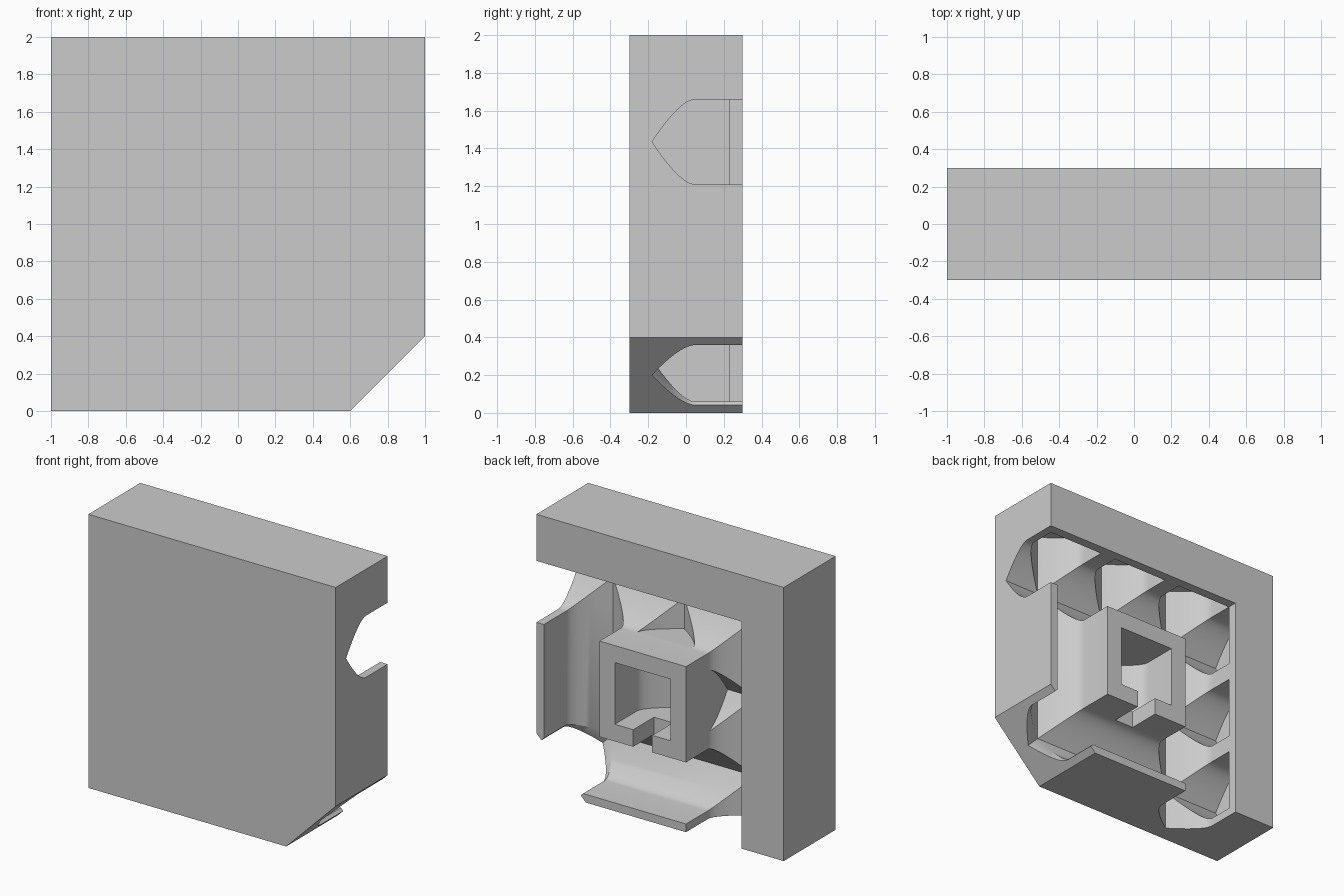
import bpy, bmesh
from mathutils import Vector

if "Cube" in bpy.data.objects:
    bpy.data.objects.remove(bpy.data.objects["Cube"])

HALF = 0.225            # half width of every groove
CELL = 0.575            # grid pitch
XL, XM, XR = -0.435, 0.14, 0.715
ZT, ZM, ZB = 1.435, 0.86, 0.285
OPEN, LOW = 0.4, 0.23   # groove tops: open to the back, or tucked under the rim
REACH = 0.45            # niche end, measured from cell centre


def prism(name, ring_a, ring_b):
    bm = bmesh.new()
    a = [bm.verts.new(p) for p in ring_a]
    b = [bm.verts.new(p) for p in ring_b]
    bm.faces.new(a)
    bm.faces.new(b[::-1])
    n = len(a)
    for i in range(n):
        j = (i + 1) % n
        bm.faces.new((a[j], a[i], b[i], b[j]))
    bmesh.ops.recalc_face_normals(bm, faces=bm.faces)
    me = bpy.data.meshes.new(name)
    bm.to_mesh(me)
    bm.free()
    ob = bpy.data.objects.new(name, me)
    bpy.context.collection.objects.link(ob)
    return ob


def pointed_profile(top):
    # pointed keel, curving up into straight sides
    p0, p1, p2 = Vector((0, -0.18)), Vector((HALF, -0.03)), Vector((HALF, 0.05))
    side = []
    for i in range(13):
        t = i / 12
        side.append(p0 * (1 - t) ** 2 + p1 * 2 * t * (1 - t) + p2 * t * t)
    side.append(Vector((HALF, top)))
    return [(p.x, p.y) for p in side] + [(-p.x, p.y) for p in side[:0:-1]]


def groove(start, end, top=OPEN):
    s, e = Vector(start), Vector(end)
    d = (e - s).normalized()
    n = Vector((-d.y, d.x))

    def ring(c):
        return [(c.x + n.x * u, y, c.y + n.y * u) for u, y in pointed_profile(top)]
    return prism("groove_cutter", ring(s), ring(e))


# Solid block with one cut corner
outline = [(-1, 0), (0.6, 0), (1, 0.4), (1, 2), (-1, 2)]
block = prism("carved_block", [(x, -0.3, z) for x, z in outline],
              [(x, 0.3, z) for x, z in outline])

h = HALF
cutters = [
    # Open channels
    groove((XL - h, ZT), (1.1, ZT)),
    groove((XL, -0.1), (XL, ZT + h)),
    groove((XR, ZB), (XR, ZT)),
    groove((XL, ZB), (XR, ZB)),
    # Diagonal outlet through the cut corner
    groove((XR, ZB), (XR + 0.3, ZB - 0.3)),
    # Pocket in the central boss
    groove((XM, ZM - h), (XM, ZM + h)),
]
# Cross vaults running into niches under the rim
for x in (XL, XM, XR):
    cutters.append(groove((x, ZT - h), (x, ZT + REACH), LOW))
for z in (ZT, ZM, ZB):
    cutters.append(groove((XL + h, z), (XL - REACH, z), LOW))
# Slot in the lower wall of the boss
slot = [(XM - 0.077, 0.48), (XM + 0.077, 0.48), (XM + 0.077, 0.68), (XM - 0.077, 0.68)]
cutters.append(prism("slot_cutter", [(x, 0.06, z) for x, z in slot],
                     [(x, 0.4, z) for x, z in slot]))

bpy.context.view_layer.objects.active = block
block.select_set(True)
for c in cutters:
    c.hide_render = True
    m = block.modifiers.new("cut", 'BOOLEAN')
    m.operation = 'DIFFERENCE'
    m.solver = 'EXACT'
    m.object = c
    bpy.ops.object.modifier_apply(modifier=m.name)
    bpy.data.objects.remove(c)

bpy.ops.object.shade_smooth_by_angle(angle=0.5)
